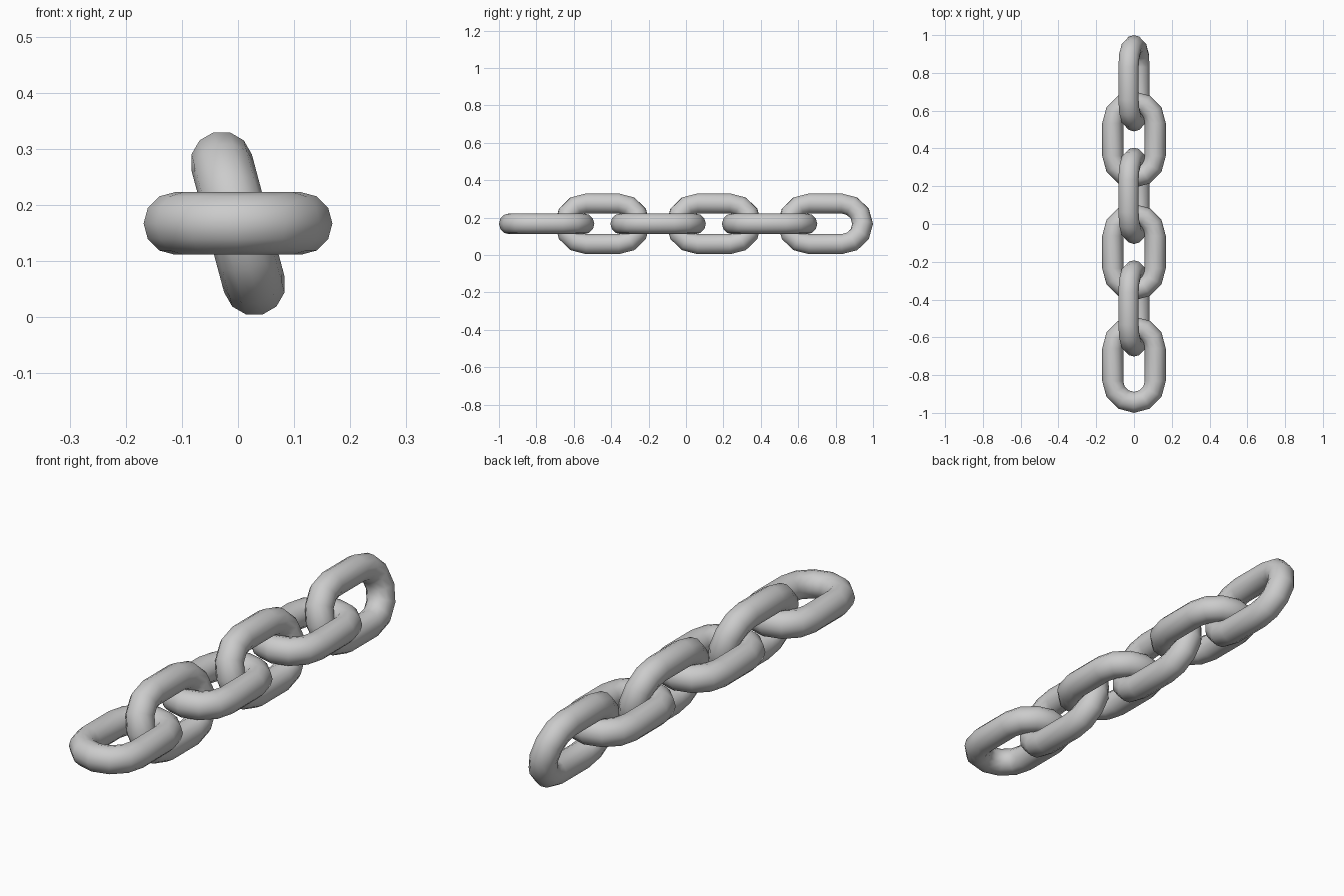
import bpy, bmesh, math

if "Cube" in bpy.data.objects:
    bpy.data.objects.remove(bpy.data.objects["Cube"])

R = 0.1125      # bend radius of the wire centre line
WIRE = 0.0557   # wire radius
HALF = 0.0867   # half length of the straight sides
PITCH = 0.298   # spacing between links
BEND, SIDES = 6, 12


def make_link(name):
    """Closed stadium-shaped tube lying flat, long axis on y."""
    path = []
    for end in (0, 1):
        for i in range(BEND + 1):
            a = math.pi * (end + i / BEND)
            path.append((a, HALF if end == 0 else -HALF))
    bm = bmesh.new()
    rings = []
    for a, shift in path:
        ring = []
        for j in range(SIDES):
            t = 2 * math.pi * j / SIDES
            r = R + WIRE * math.cos(t)
            ring.append(bm.verts.new((r * math.cos(a), r * math.sin(a) + shift,
                                      WIRE * math.sin(t))))
        rings.append(ring)
    for i, ring in enumerate(rings):
        nxt = rings[(i + 1) % len(rings)]
        for j in range(SIDES):
            k = (j + 1) % SIDES
            bm.faces.new((ring[j], nxt[j], nxt[k], ring[k]))
    bmesh.ops.recalc_face_normals(bm, faces=bm.faces)
    for f in bm.faces:
        f.smooth = True
    mesh = bpy.data.meshes.new(name)
    bm.to_mesh(mesh)
    bm.free()
    return mesh


# Six interlocked links, alternately flat and upright with a slight lean
link_mesh = make_link("chain_link")
for n in range(6):
    link = bpy.data.objects.new(f"chain_link_{n + 1}", link_mesh)
    bpy.context.collection.objects.link(link)
    link.location = (0, (n - 2.5) * PITCH, 0.167)
    if n % 2:
        link.rotation_euler.y = math.radians(75)
